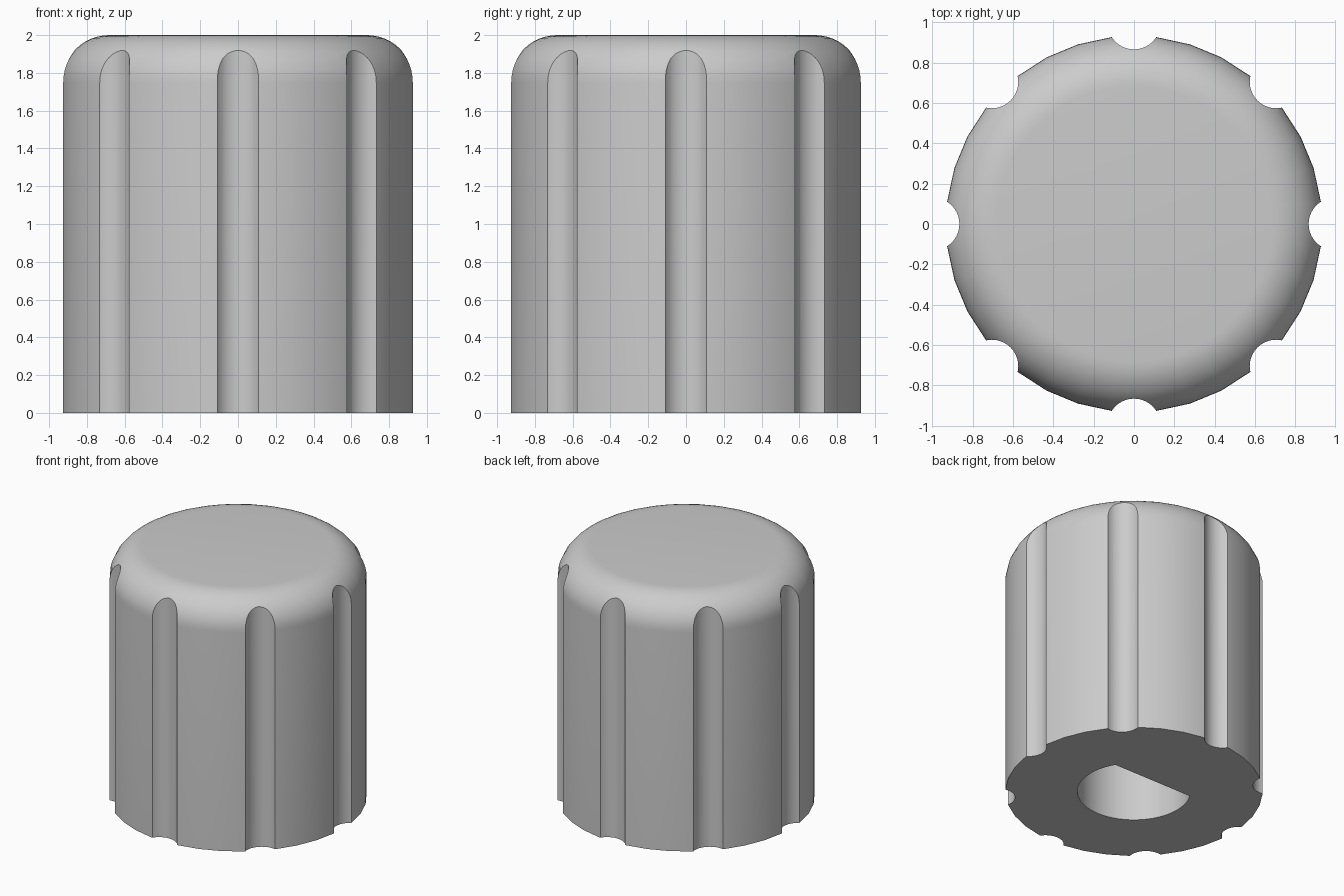
import bpy
import bmesh
from math import sin, cos, pi, radians, acos

cube = bpy.data.objects.get("Cube")
if cube:
    bpy.data.objects.remove(cube, do_unlink=True)

RADIUS, HEIGHT, FILLET = 0.932, 2.0, 0.25
GROOVES, GROOVE_RADIUS, GROOVE_CENTRE = 8, 0.131, 0.996
BORE_RADIUS, BORE_FLAT, BORE_DEPTH = 0.41, 0.21, 1.4


def material(name, colour):
    mat = bpy.data.materials.new(name)
    mat.use_nodes = True
    mat.diffuse_color = colour
    mat.node_tree.nodes["Principled BSDF"].inputs["Base Color"].default_value = colour
    return mat


def mesh_object(name, bm):
    bmesh.ops.recalc_face_normals(bm, faces=bm.faces)
    mesh = bpy.data.meshes.new(name)
    bm.to_mesh(mesh)
    bm.free()
    obj = bpy.data.objects.new(name, mesh)
    bpy.context.collection.objects.link(obj)
    return obj


def loft(bm, rings):
    """Skin closed rings of points into a capped solid."""
    loops = [[bm.verts.new(p) for p in ring] for ring in rings]
    n = len(loops[0])
    for low, high in zip(loops, loops[1:]):
        for i in range(n):
            j = (i + 1) % n
            bm.faces.new((low[i], low[j], high[j], high[i]))
    bm.faces.new(loops[0][::-1])
    bm.faces.new(loops[-1])


def prism(bm, outline, bottom, top):
    loft(bm, [[(x, y, z) for x, y in outline] for z in (bottom, top)])


# Knob body: faceted cylinder with a rounded top rim
angles = [radians(45 * k + a) for k in range(GROOVES) for a in (0, 7, 17.33, 27.67, 38)]
profile = [(RADIUS, 0)]
for i in range(13):
    a = pi / 2 * i / 12
    profile.append((RADIUS - FILLET + FILLET * cos(a), HEIGHT - FILLET + FILLET * sin(a)))
bm = bmesh.new()
loft(bm, [[(r * cos(a), r * sin(a), z) for a in angles] for r, z in profile])
knob = mesh_object("knob_body", bm)
knob.data.materials.append(material("grey plastic", (0.6, 0.6, 0.6, 1)))

# Cutter for the finger grooves around the side
bm = bmesh.new()
for k in range(GROOVES):
    turn = 2 * pi * k / GROOVES
    cx, cy = GROOVE_CENTRE * cos(turn), GROOVE_CENTRE * sin(turn)
    steps = [turn + 2 * pi * i / 40 for i in range(40)]
    prism(bm, [(cx + GROOVE_RADIUS * cos(a), cy + GROOVE_RADIUS * sin(a)) for a in steps],
          -0.2, HEIGHT + 0.2)
groove_cutter = mesh_object("groove_cutter", bm)

# Cutter for the D-shaped shaft bore, flat towards the back
half = acos(BORE_FLAT / BORE_RADIUS)
arc = [pi / 2 + half + (2 * pi - 2 * half) * i / 40 for i in range(41)]
bm = bmesh.new()
prism(bm, [(BORE_RADIUS * cos(a), BORE_RADIUS * sin(a)) for a in arc], -0.2, BORE_DEPTH)
bore_cutter = mesh_object("bore_cutter", bm)

# Cut the body, then drop the cutters
bpy.ops.object.select_all(action="DESELECT")
knob.select_set(True)
bpy.context.view_layer.objects.active = knob
for cutter in (groove_cutter, bore_cutter):
    cutter.hide_render = True
    mod = knob.modifiers.new(cutter.name, "BOOLEAN")
    mod.operation = "DIFFERENCE"
    mod.solver = "EXACT"
    mod.object = cutter
    bpy.ops.object.modifier_apply(modifier=mod.name)
    bpy.data.objects.remove(cutter, do_unlink=True)

bpy.ops.object.shade_smooth_by_angle(angle=radians(30))
